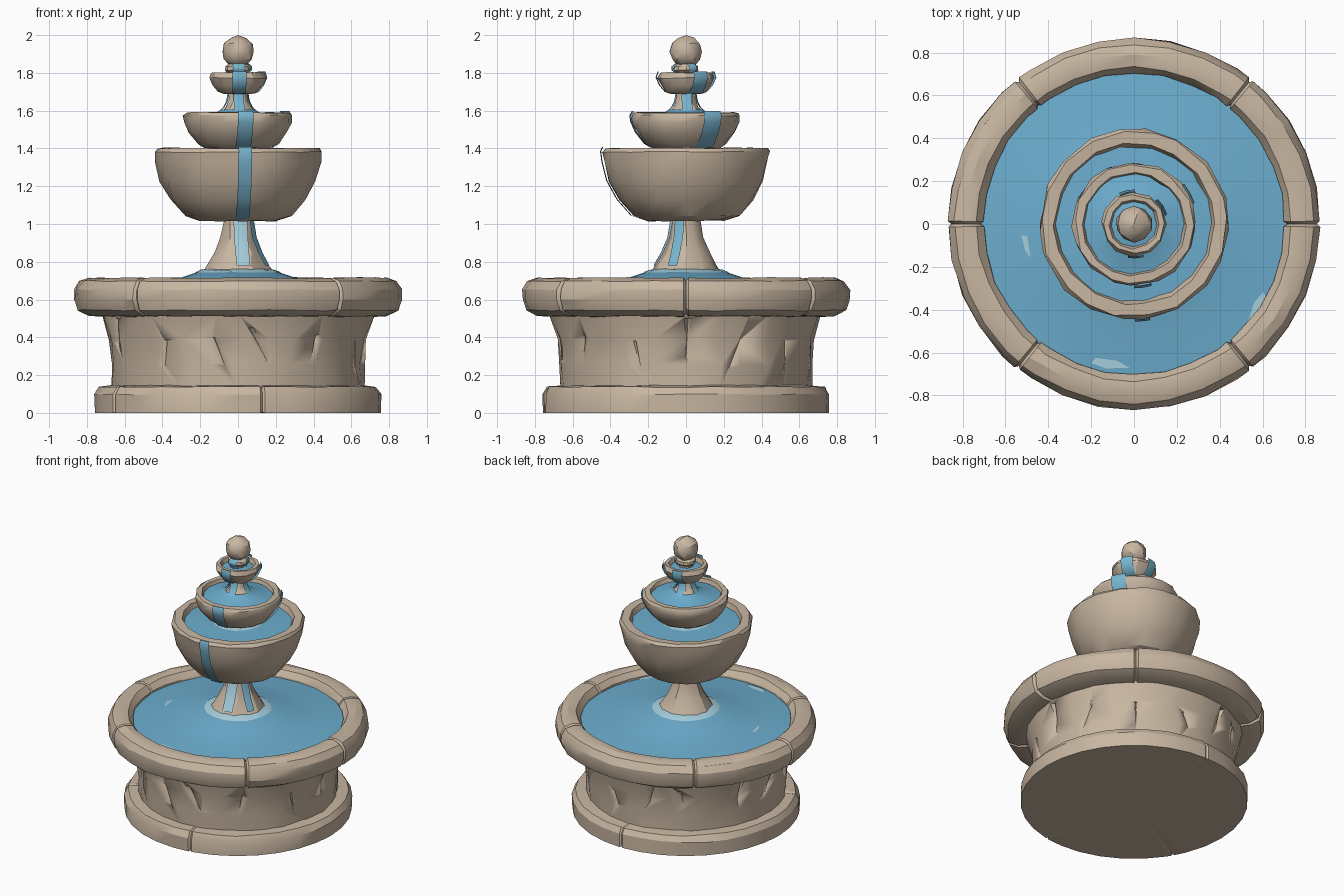
import bpy, bmesh, math, random
from mathutils import Vector

random.seed(7)
if "Cube" in bpy.data.objects:
    bpy.data.objects.remove(bpy.data.objects["Cube"])


def material(name, rgb):
    m = bpy.data.materials.new(name)
    m.use_nodes = True
    m.diffuse_color = (*rgb, 1)
    m.node_tree.nodes["Principled BSDF"].inputs["Base Color"].default_value = (*rgb, 1)
    return m


STONE = material("sandy stone", (0.58, 0.47, 0.36))
WATER = material("pool water", (0.15, 0.42, 0.62))
FALL = material("falling water", (0.19, 0.46, 0.62))
FOAM = material("pale foam", (0.38, 0.62, 0.72))


def finish(bm, name, mat, angle=28):
    bmesh.ops.recalc_face_normals(bm, faces=bm.faces)
    mesh = bpy.data.meshes.new(name)
    bm.to_mesh(mesh)
    bm.free()
    mesh.materials.append(mat)
    ob = bpy.data.objects.new(name, mesh)
    bpy.context.collection.objects.link(ob)
    bpy.ops.object.select_all(action="DESELECT")
    ob.select_set(True)
    bpy.context.view_layer.objects.active = ob
    bpy.ops.object.shade_smooth_by_angle(angle=math.radians(angle))
    return ob


def lathe(name, profile, mat=STONE, n=24, rough=0.0, joints=(), depth=0.0, core=None):
    """Spin a profile; roughen it like hewn stone and pinch it in at the joints."""
    step = 2 * math.pi / n
    cuts = [math.radians(j) for j in joints]
    angles = [i * step for i in range(n)]
    angles = [a for a in angles
              if all(abs(math.remainder(a - c, 2 * math.pi)) > step * 0.3 for c in cuts)]
    pinched = set(cuts)
    for c in cuts:
        angles += [c - 0.016, c, c + 0.016]
    angles.sort()
    bm = bmesh.new()
    rings = []
    for r, z in profile:
        if r == 0:
            rings.append([bm.verts.new((0, 0, z))])
            continue
        ring = []
        for a in angles:
            rr, zz, aa = r, z, a
            if a in pinched and core:
                d = Vector((core[0] - r, core[1] - z)).normalized() * depth
                rr, zz = r + d.x, z + d.y
            elif z > 0.01:
                rr -= random.uniform(-0.3, 1) * rough
                zz -= random.uniform(-0.2, 0.8) * rough
                if not cuts:
                    aa += random.uniform(-0.3, 0.3) * step * min(1, rough * 100)
            ring.append(bm.verts.new((rr * math.cos(aa), rr * math.sin(aa), zz)))
        rings.append(ring)
    m = len(angles)
    for lo, hi in zip(rings, rings[1:]):
        for i in range(m):
            k = (i + 1) % m
            quad = [lo[i % len(lo)], lo[k % len(lo)], hi[k % len(hi)], hi[i % len(hi)]]
            bm.faces.new(list(dict.fromkeys(quad)))
    return finish(bm, name, mat)


def stream(name, profile, angle, width, mat=FALL):
    """A thin sheet of water running down a turned surface."""
    bm = bmesh.new()
    rows = []
    for r, z in profile:
        a, half = math.radians(angle), width / 2 / r
        rows.append([bm.verts.new(((r + 0.008) * math.cos(t), (r + 0.008) * math.sin(t), z))
                     for t in (a - half, a, a + half)])
    for lo, hi in zip(rows, rows[1:]):
        for i in range(2):
            bm.faces.new((lo[i], lo[i + 1], hi[i + 1], hi[i]))
    return finish(bm, name, mat, 60)


# Basin: foot, wall and rim
lathe("basin_foot", [(0, 0), (0.757, 0), (0.76, 0.1), (0.735, 0.14), (0.64, 0.15), (0, 0.15)],
      n=32, rough=0.007, joints=(90, 210, 280), depth=0.012, core=(0.6, 0.06))
wall = lathe("basin_wall", [(0, 0.12), (0.67, 0.12), (0.672, 0.26), (0.685, 0.39),
                            (0.725, 0.53), (0, 0.55)], n=28, rough=0.01)
lathe("basin_rim", [(0.66, 0.51), (0.79, 0.515), (0.85, 0.545), (0.87, 0.6), (0.868, 0.655),
                    (0.84, 0.7), (0.79, 0.717), (0.735, 0.71), (0.705, 0.67), (0.70, 0.58),
                    (0.66, 0.51)],
      n=32, rough=0.007, joints=(0, 51, 129, 180, 231, 309), depth=0.018, core=(0.78, 0.61))

# Slanting chisel marks cut into the wall
bm = bmesh.new()
for i in range(14):
    a = i * math.tau / 14 + random.uniform(-0.12, 0.12)
    z, lean = random.uniform(0.27, 0.44), random.uniform(-0.05, 0.05)
    tall, wide = random.uniform(0.06, 0.11), random.uniform(0.02, 0.045)
    out, side = Vector((math.cos(a), math.sin(a), 0)), Vector((-math.sin(a), math.cos(a), 0))
    up = Vector((0, 0, 1))
    mid = out * 0.7 + up * z
    tip = bm.verts.new(mid - up * tall + side * lean - out * 0.03)
    top = [bm.verts.new(mid + up * tall - side * lean + p)
           for p in (side * wide + out * 0.06, -side * wide + out * 0.06, -out * 0.05)]
    for f in ((0, 1, 2), (0, 1), (1, 2), (2, 0)):
        bm.faces.new([top[k] for k in f] + ([tip] if len(f) == 2 else []))
cutter = finish(bm, "chisel_cutter", STONE)
cutter.hide_render = True
cutter.hide_set(True)
cut = wall.modifiers.new("chisel marks", "BOOLEAN")
cut.operation, cut.object, cut.solver = "DIFFERENCE", cutter, "EXACT"

# Pedestals between the tiers
LOWER = [(0.19, 0.745), (0.165, 0.78), (0.125, 0.85), (0.092, 0.93), (0.075, 1.03)]
UPPER = [(0.105, 1.585), (0.07, 1.62), (0.055, 1.65), (0.048, 1.69)]
lathe("lower_pedestal", [(0, 0.7)] + LOWER, n=12, rough=0.006)
lathe("middle_pedestal", [(0.15, 1.35), (0.1, 1.38), (0.08, 1.43)], n=10, rough=0.004)
lathe("upper_pedestal", [(0, 1.56)] + UPPER, n=9, rough=0.004)

# Three bowls: outer curve, then lip and hollow
BIG = [(0.21, 1.02), (0.285, 1.045), (0.36, 1.13), (0.415, 1.23), (0.44, 1.33), (0.447, 1.385)]
MID = [(0.18, 1.405), (0.215, 1.425), (0.262, 1.485), (0.287, 1.54), (0.292, 1.575)]
TOP = [(0.08, 1.69), (0.105, 1.7), (0.135, 1.735), (0.153, 1.775)]
for name, outer, lip, r_in, n in (("large_bowl", BIG, 1.403, 0.37, 18),
                                  ("middle_bowl", MID, 1.592, 0.237, 16),
                                  ("small_bowl", TOP, 1.803, 0.11, 12)):
    r = outer[-1][0]
    inside = [(r - 0.012, lip), (r_in + 0.008, lip), (r_in - 0.012, lip - 0.06), (0, lip - 0.07)]
    lathe(name, [(0, outer[0][1])] + outer + inside, n=n, rough=0.008 if r > 0.2 else 0.005)

# Water in the basin and bowls
lathe("basin_water", [(0.715, 0.655), (0.52, 0.675), (0.32, 0.71), (0.2, 0.75), (0, 0.752)],
      WATER, n=20)
lathe("large_bowl_water", [(0.375, 1.365), (0.2, 1.375), (0, 1.385)], WATER, n=18)
lathe("middle_bowl_water", [(0.24, 1.562), (0.13, 1.582), (0.09, 1.605), (0, 1.606)], WATER, n=16)
lathe("small_bowl_water", [(0.112, 1.772), (0.06, 1.785), (0, 1.786)], WATER, n=12)

# Foam where water meets stone, and drifting flecks
lathe("basin_foam", [(0.228, 0.745), (0.2, 0.757), (0.16, 0.765)], FOAM, n=18, rough=0.003)
lathe("large_bowl_foam", [(0.17, 1.381), (0.1, 1.39)], FOAM, n=12, rough=0.003)
for x, y, turn, length in ((-0.48, -0.13, 115, 0.09), (-0.11, -0.655, 170, 0.09),
                           (0.57, -0.39, 60, 0.08)):
    bm = bmesh.new()
    t = math.radians(turn)
    z = 0.717 - 0.08 * math.hypot(x, y)
    for u, v in ((-1, 0), (-0.3, -0.25), (0.8, -0.2), (1, 0.1), (0.2, 0.25)):
        u, v = u * length, v * length
        bm.verts.new((x + u * math.cos(t) - v * math.sin(t),
                      y + u * math.sin(t) + v * math.cos(t), z))
    bm.faces.new(bm.verts)
    finish(bm, "foam_fleck", FOAM)

# Streams spilling over the bowls and down the pedestals
stream("large_bowl_stream", BIG + [(0.437, 1.408)], 275, 0.07)
for a, w in ((278, 0.08), (29, 0.1)):
    stream("middle_bowl_stream", MID + [(0.28, 1.597)], a, w)
for a, w in ((273, 0.07), (31, 0.08), (102, 0.07)):
    stream("small_bowl_stream", TOP + [(0.143, 1.808)], a, w)
for a, w in ((280, 0.07), (335, 0.05)):
    stream("lower_pedestal_stream", LOWER[1:], a, w, FOAM if a == 280 else FALL)
for a in (0, 90, 180, 270):
    stream("upper_pedestal_stream", UPPER, a + 5, 0.05)

# Finial with collar and ball
COLLAR = [(0.05, 1.77), (0.052, 1.8), (0.07, 1.815), (0.068, 1.835), (0.048, 1.85)]
lathe("finial_collar", COLLAR + [(0, 1.86)], n=10, rough=0.004)
stream("finial_stream", COLLAR, 275, 0.06)
stream("finial_stream", COLLAR, 30, 0.04)
bm = bmesh.new()
bmesh.ops.create_icosphere(bm, subdivisions=2, radius=0.088)
for v in bm.verts:
    if v.co.z < 0.085:
        v.co *= random.uniform(0.95, 1.02)
    v.co.z += 1.912
finish(bm, "finial_ball", STONE, 25)
